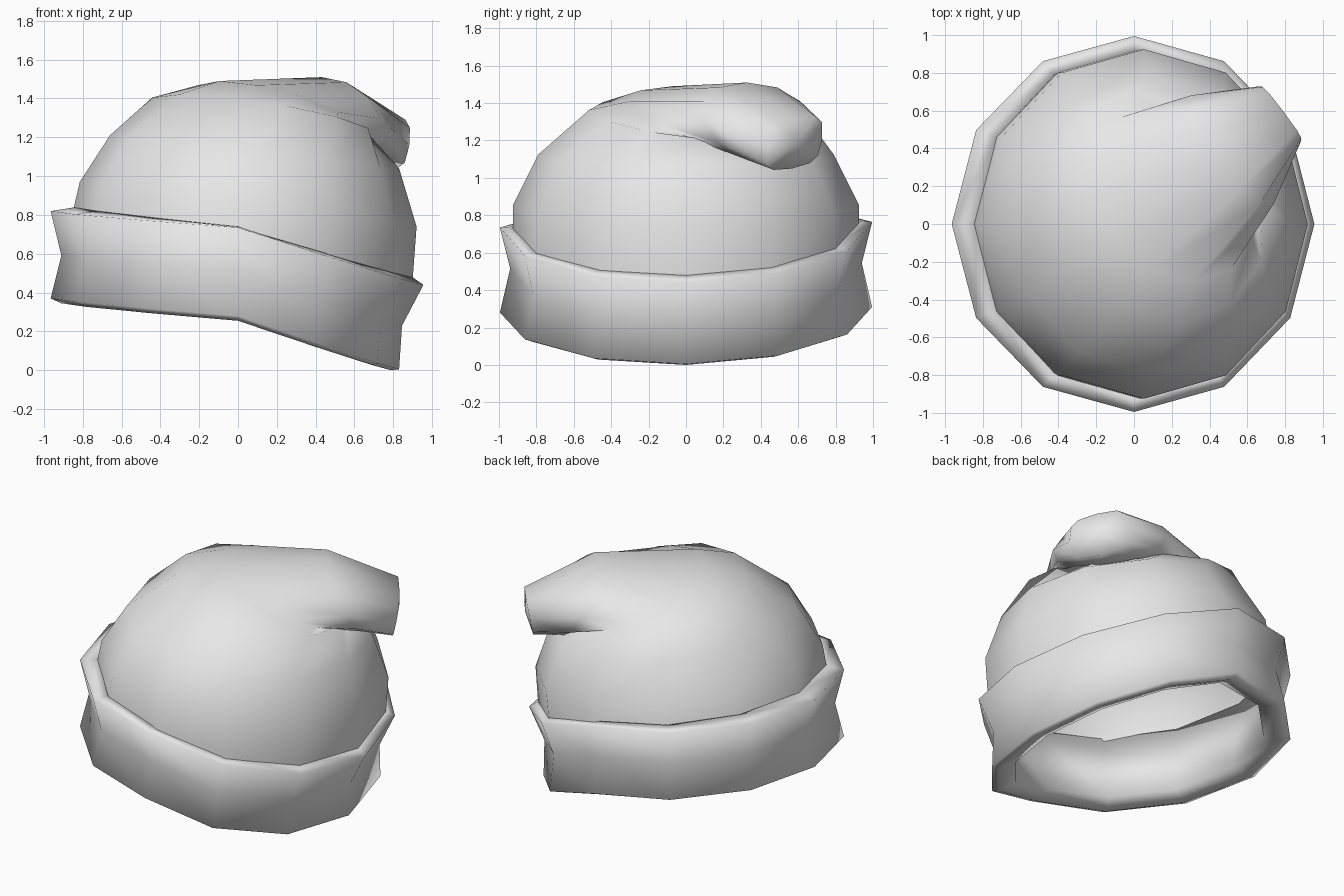
import bpy, bmesh, math
from mathutils import Vector

SIDES = 12
FLOP = 37  # compass angle of the drooping tip

cube = bpy.data.objects.get("Cube")
if cube:
    bpy.data.objects.remove(cube, do_unlink=True)

# Single wool colour
wool = bpy.data.materials.new("light_grey_wool")
wool.use_nodes = True
wool.diffuse_color = (0.8, 0.8, 0.8, 1)
wool.node_tree.nodes["Principled BSDF"].inputs["Base Color"].default_value = (0.8, 0.8, 0.8, 1)


def loft(name, rings, sharp, closed=False, cap=None):
    """Skin a list of equal rings; optionally join last to first or cap the end with a fan."""
    bm = bmesh.new()
    loops = [[bm.verts.new(p) for p in ring] for ring in rings]
    pairs = list(zip(loops, loops[1:]))
    if closed:
        pairs.append((loops[-1], loops[0]))
    for low, high in pairs:
        for i in range(SIDES):
            j = (i + 1) % SIDES
            bm.faces.new((low[i], low[j], high[j], high[i]))
    if cap:
        tip = bm.verts.new(cap)
        for i in range(SIDES):
            bm.faces.new((loops[-1][i], loops[-1][(i + 1) % SIDES], tip))
    if closed:
        bmesh.ops.recalc_face_normals(bm, faces=bm.faces)
    mesh = bpy.data.meshes.new(name)
    bm.to_mesh(mesh)
    bm.free()
    mesh.materials.append(wool)
    obj = bpy.data.objects.new(name, mesh)
    bpy.context.collection.objects.link(obj)
    bpy.ops.object.select_all(action="DESELECT")
    obj.select_set(True)
    bpy.context.view_layer.objects.active = obj
    bpy.ops.object.shade_smooth_by_angle(angle=math.radians(sharp))


def brim_ring(x_right, x_left, ry, z_right, z_mid, z_left):
    """Ring whose height slopes differently on the two sides."""
    pts = []
    for i in range(SIDES):
        a = math.tau * i / SIDES
        c, s = math.cos(a), math.sin(a)
        x, z_end = (x_left, z_left) if c > 0 else (x_right, z_right)
        pts.append((x * c, ry * s, z_mid + (z_end - z_mid) * abs(c) + 0.015 * s))
    return pts


# Folded brim: flared top, pinched waist, rolled lower lip, inner wall
loft("folded_brim", [
    brim_ring(0.84, 0.885, 0.915, 0.84, 0.755, 0.49),
    brim_ring(0.965, 0.955, 0.995, 0.82, 0.75, 0.44),
    brim_ring(0.91, 0.845, 0.94, 0.59, 0.53, 0.23),
    brim_ring(0.965, 0.83, 0.995, 0.37, 0.295, 0.005),
    brim_ring(0.91, 0.79, 0.94, 0.345, 0.27, 0.0),
    brim_ring(0.80, 0.70, 0.82, 0.38, 0.30, 0.04),
], sharp=150, closed=True)


def power(value, exponent):
    return math.copysign(abs(value) ** exponent, value)


def crown_ring(far, near, half, angle=FLOP, square=1.0, tilt=0.0):
    """Ring from a far (s, z) to a near (s, z) point along an angle, with a half width."""
    turn = math.radians(angle)
    along = Vector((math.cos(turn), math.sin(turn), 0))
    across = Vector((-math.sin(turn), math.cos(turn), 0))
    start = round((FLOP - angle) * SIDES / 360)  # keeps rings in step
    pts = []
    for i in range(SIDES):
        a = math.tau * (i + start) / SIDES
        t = (1 + power(math.cos(a), square)) / 2
        w = half * power(math.sin(a), square)
        s = far[0] + (near[0] - far[0]) * t
        z = far[1] + (near[1] - far[1]) * t + tilt * w
        pts.append(along * s + across * w + Vector((0, 0, z)))
    return pts


# Crown: slouched dome whose rings turn over a fold and end in a drooping, blunt tip
tip_ring = crown_ring((0.99, 1.32), (0.94, 1.05), 0.185, square=0.6, tilt=0.15)
loft("slouched_crown", [
    crown_ring((-0.855, 0.80), (0.90, 0.47), 0.925, angle=0),
    crown_ring((-0.815, 0.97), (0.92, 0.74), 0.925, angle=0),
    crown_ring((-0.66, 1.21), (0.83, 1.04), 0.79, angle=0),
    crown_ring((-0.38, 1.42), (0.68, 1.19), 0.65),
    crown_ring((-0.12, 1.49), (0.65, 1.17), 0.50),
    crown_ring((0.54, 1.51), (0.77, 1.08), 0.36, square=0.9),
    tip_ring,
], sharp=100, cap=sum(map(Vector, tip_ring), Vector()) / SIDES + Vector((0.02, 0.015, 0)))
